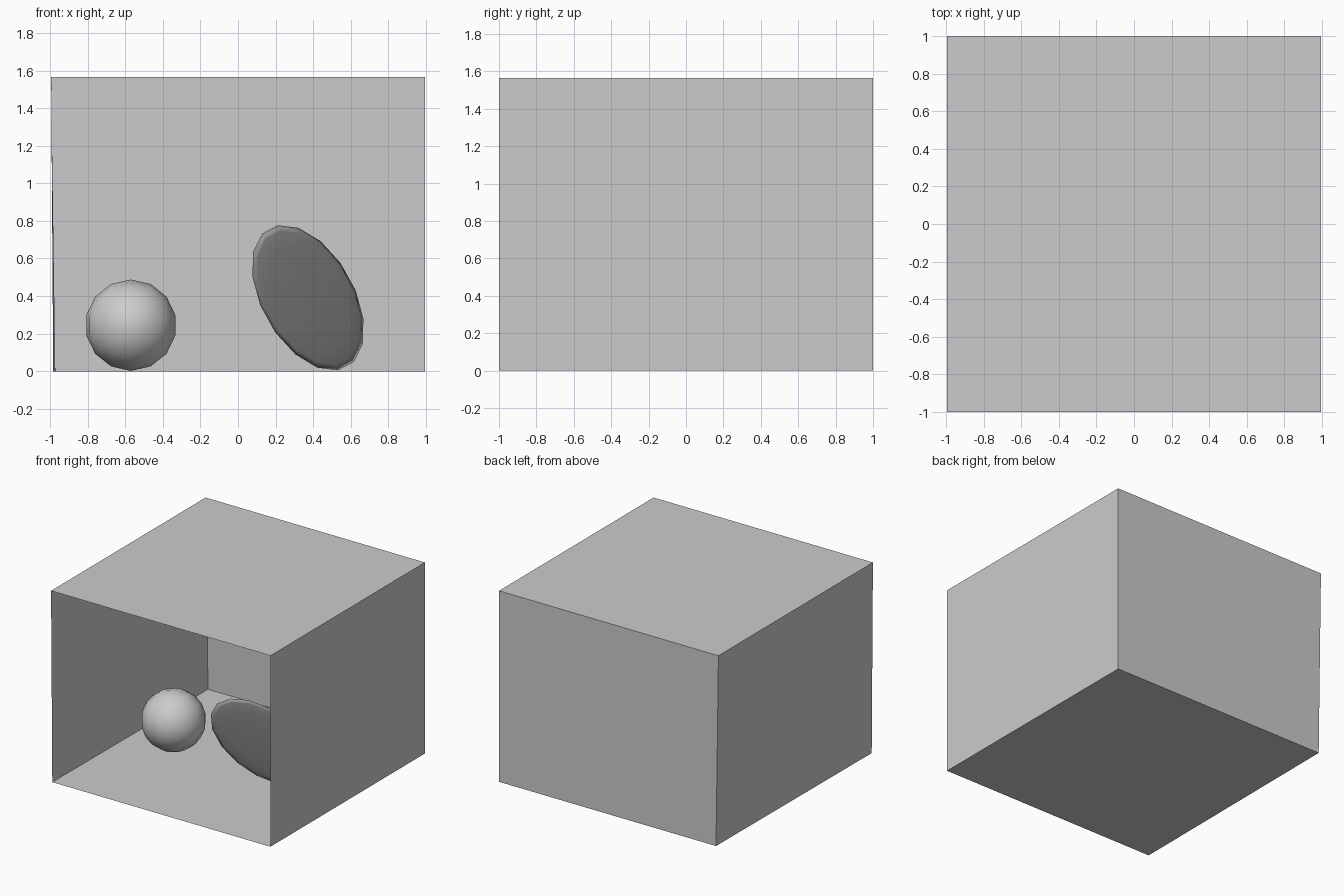
import bpy
import bmesh
from mathutils import Matrix, Vector

cube = bpy.data.objects.get("Cube")
if cube:
    bpy.data.objects.remove(cube, do_unlink=True)


def make_material(name, value):
    mat = bpy.data.materials.new(name)
    mat.use_nodes = True
    colour = (value, value, value, 1)
    mat.diffuse_color = colour
    mat.node_tree.nodes["Principled BSDF"].inputs["Base Color"].default_value = colour
    return mat


light_grey = make_material("light_grey", 0.6)
dark_grey = make_material("dark_grey", 0.3)


def add_object(name, bm, mat, smooth=False):
    mesh = bpy.data.meshes.new(name)
    for face in bm.faces:
        face.smooth = smooth
    bm.to_mesh(mesh)
    bm.free()
    mesh.materials.append(mat)
    obj = bpy.data.objects.new(name, mesh)
    bpy.context.collection.objects.link(obj)
    return obj


def add_panel(name, corners):
    bm = bmesh.new()
    bm.faces.new([bm.verts.new(c) for c in corners])
    add_object(name, bm, light_grey)


def add_ball(name, centre, axes, radii, segments, rings, mat):
    """Low-poly ball stretched along three given axes; the pole is the last."""
    bm = bmesh.new()
    turn = Matrix([Vector(a).normalized() for a in axes]).transposed().to_4x4()
    shape = Matrix.Translation(centre) @ turn @ Matrix.Diagonal((*radii, 1))
    bmesh.ops.create_uvsphere(bm, u_segments=segments, v_segments=rings,
                              radius=1, matrix=shape)
    bmesh.ops.recalc_face_normals(bm, faces=bm.faces)
    return add_object(name, bm, mat, smooth=True)


# Room: thin panels, open at the front, with a slightly leaning side wall
SIDE, HEIGHT = 0.994, 1.565
floor = [Vector(c) for c in ((-0.983, -1, 0), (SIDE, -1, 0),
                             (SIDE, 1, 0), (-0.972, 1, 0))]
top = [Vector((x, y, HEIGHT)) for x, y in ((-SIDE, -1), (SIDE, -1),
                                           (SIDE, 1), (-SIDE, 1))]
add_panel("floor", floor)
add_panel("ceiling", top[::-1])
for name, i in (("left_wall", 1), ("back_wall", 2), ("right_wall", 3)):
    j = (i + 1) % 4
    add_panel(name, (floor[i], top[i], top[j], floor[j]))

# Ball resting on the floor
add_ball("ball", (-0.57, -0.02, 0.245), ((1, 0, 0), (0, 0, 1), (0, -1, 0)),
         (0.243, 0.243, 0.243), 14, 8, light_grey)

# Flattened oval disc leaning in the room
long_axis = Vector((-0.50, -0.50, 0.70)).normalized()
facing = Vector((0.57, -0.80, -0.17))
facing = (facing - long_axis * facing.dot(long_axis)).normalized()
add_ball("oval_disc", (0.372, -0.21, 0.391),
         (long_axis, facing.cross(long_axis), facing),
         (0.485, 0.267, 0.02), 16, 8, dark_grey)
